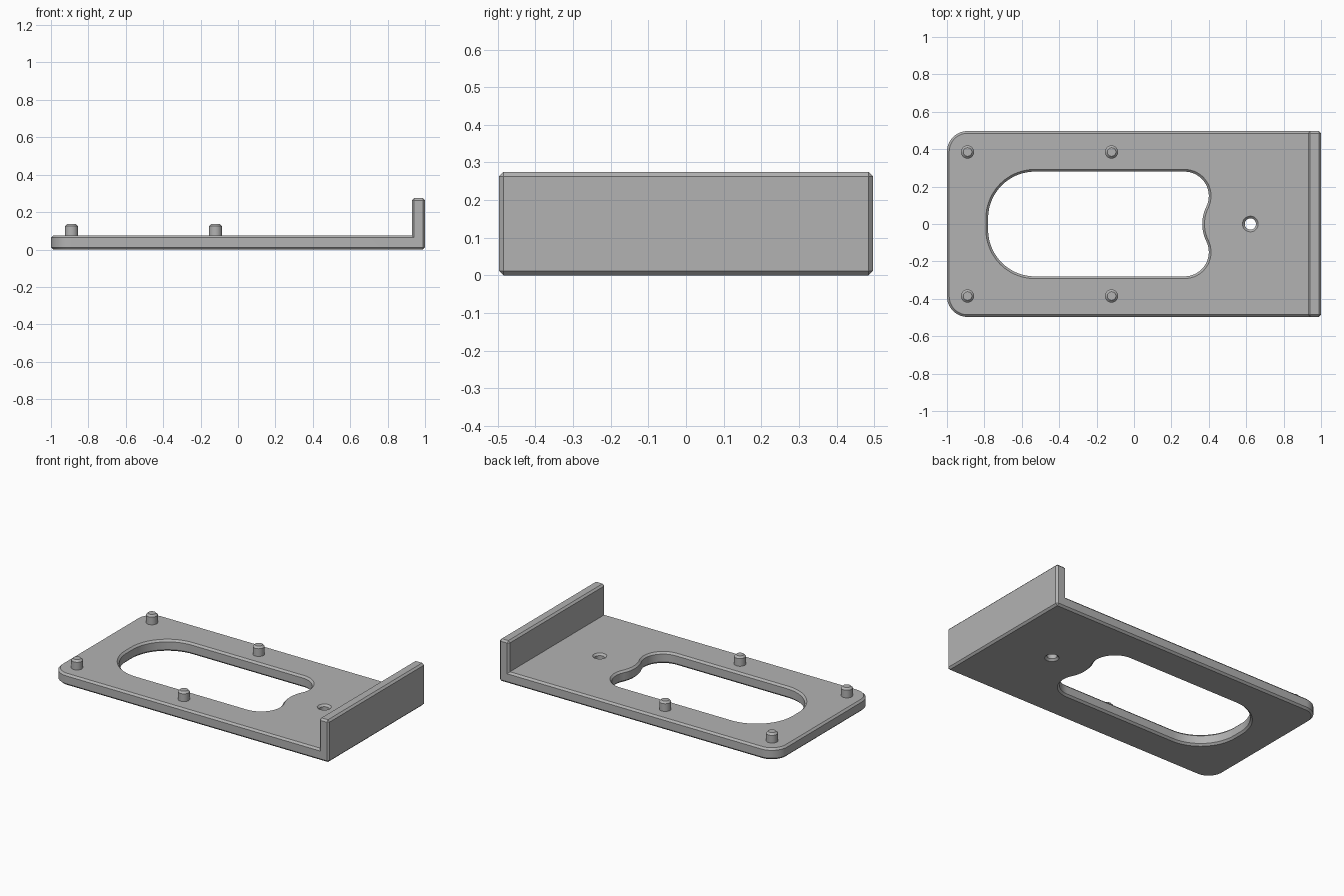
import bpy, bmesh
from math import sin, cos, pi, atan2, hypot, radians

if "Cube" in bpy.data.objects:
    bpy.data.objects.remove(bpy.data.objects["Cube"], do_unlink=True)

HALF_W, THICK, WALL_H, WALL_X, CH = 0.497, 0.075, 0.275, 0.929, 0.012

grey = bpy.data.materials.new("mid grey")
grey.use_nodes = True
grey.diffuse_color = (0.45, 0.45, 0.45, 1)
grey.node_tree.nodes["Principled BSDF"].inputs["Base Color"].default_value = (0.45, 0.45, 0.45, 1)


def finish(name, bm):
    bmesh.ops.recalc_face_normals(bm, faces=bm.faces)
    mesh = bpy.data.meshes.new(name)
    bm.to_mesh(mesh)
    bm.free()
    mesh.materials.append(grey)
    obj = bpy.data.objects.new(name, mesh)
    bpy.context.collection.objects.link(obj)
    return obj


def arc(cx, cy, r, a0, a1, n=16):
    return [(cx + r * cos(a0 + (a1 - a0) * i / n), cy + r * sin(a0 + (a1 - a0) * i / n))
            for i in range(n + 1)]


def loft(name, rings):
    """Solid through stacked outlines, each given as (points, z)."""
    bm = bmesh.new()
    loops = [[bm.verts.new((x, y, z)) for x, y in pts] for pts, z in rings]
    for low, high in zip(loops, loops[1:]):
        for i in range(len(low)):
            j = (i + 1) % len(low)
            bm.faces.new((low[i], low[j], high[j], high[i]))
    bm.faces.new(loops[0][::-1])
    bm.faces.new(loops[-1])
    return finish(name, bm)


def circle(x, y, r, n=32):
    return arc(x, y, r, 0, 2 * pi, n)[:-1]


def slot(d):
    """Long opening with a dip on the +x end, grown outward by d."""
    cx, cy, r = 0.27, 0.15, 0.13          # small end corners
    dip_x, dip_r = 0.574, 0.209           # bulge into the opening
    tangent = atan2(-cy, dip_x - cx)
    reach = hypot(cy, dip_x - cx) - r     # keeps the arcs tangent
    half = arc(dip_x, 0, reach - d, pi, pi + tangent, 10)
    half += arc(cx, cy, r + d, tangent, pi / 2)[1:]
    half += arc(-0.53, 0.03, 0.25 + d, pi / 2, pi, 24)
    return half + [(x, -y) for x, y in half[:0:-1]]


def cutter(name, outline):
    """Through cutter flared at both faces so that it leaves chamfers."""
    obj = loft(name, [(outline(2 * CH), -CH), (outline(0), CH),
                      (outline(0), THICK - CH), (outline(2 * CH), THICK + CH)])
    obj.hide_render = True
    obj.hide_set(True)
    return obj


# Base plate and end wall from one L profile
bm = bmesh.new()
profile = [(-1, 0), (1, 0), (1, WALL_H), (WALL_X, WALL_H), (WALL_X, THICK), (-1, THICK)]
face = bm.faces.new([bm.verts.new((x, -HALF_W, z)) for x, z in profile])
ext = bmesh.ops.extrude_face_region(bm, geom=[face])
for v in ext["geom"]:
    if isinstance(v, bmesh.types.BMVert):
        v.co.y = HALF_W
bmesh.ops.recalc_face_normals(bm, faces=bm.faces)

# Round the two free corners, then chamfer every convex edge
corners = [e for e in bm.edges if all(v.co.x < -0.99 for v in e.verts)
           and abs(e.verts[0].co.y - e.verts[1].co.y) < 0.01]
bmesh.ops.bevel(bm, geom=corners, offset=0.11, offset_type='OFFSET', segments=14,
                profile=0.5, affect='EDGES')
bm.normal_update()
sharp = [e for e in bm.edges if e.calc_face_angle_signed() > radians(40)]
bmesh.ops.bevel(bm, geom=sharp, offset=CH, offset_type='OFFSET', segments=1,
                profile=0.5, affect='EDGES')
bracket = finish("base_plate_and_end_wall", bm)

# Openings
for tool in (cutter("slot_cutter", slot),
             cutter("screw_hole_cutter", lambda d: circle(0.622, 0, 0.03 + d))):
    cut = bracket.modifiers.new(tool.name, 'BOOLEAN')
    cut.operation = 'DIFFERENCE'
    cut.solver = 'EXACT'
    cut.object = tool
bpy.context.view_layer.update()
cut_mesh = bpy.data.meshes.new_from_object(
    bracket.evaluated_get(bpy.context.evaluated_depsgraph_get()))
bracket.modifiers.clear()
bracket.data = cut_mesh
for name in ("slot_cutter", "screw_hole_cutter"):
    bpy.data.objects.remove(bpy.data.objects[name], do_unlink=True)

# Locating pegs
parts = [bracket]
for end, x in (("rear", -0.89), ("middle", -0.12)):
    for side, y in (("left", 0.385), ("right", -0.385)):
        parts.append(loft(f"{end}_{side}_peg", [
            (circle(x, y, 0.035), THICK - 0.01), (circle(x, y, 0.035), 0.125),
            (circle(x, y, 0.023), 0.137)]))

# Smooth the round walls, keep chamfers crisp
bpy.ops.object.select_all(action='DESELECT')
for obj in parts:
    obj.select_set(True)
bpy.context.view_layer.objects.active = bracket
bpy.ops.object.shade_smooth_by_angle(angle=radians(30))
